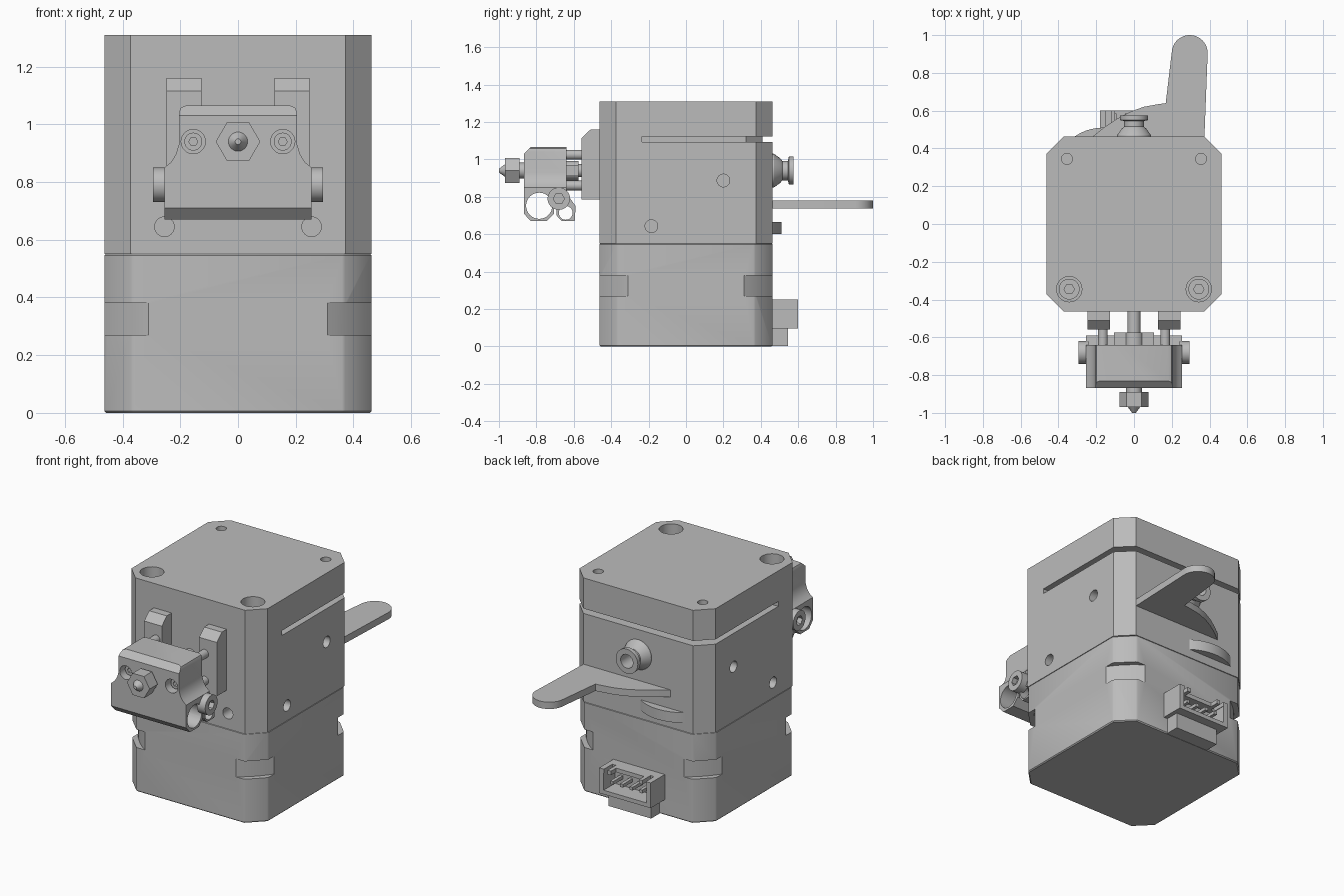
import bpy, bmesh, math
from mathutils import Matrix, Vector

cube = bpy.data.objects.get("Cube")
if cube:
    bpy.data.objects.remove(cube, do_unlink=True)

grey = bpy.data.materials.new("light grey")
grey.use_nodes = True
grey.diffuse_color = (0.5, 0.5, 0.5, 1)
grey.node_tree.nodes["Principled BSDF"].inputs["Base Color"].default_value = (0.5, 0.5, 0.5, 1)

# Mapping of profile plane (u, v) and depth d to model space
PLACE = {"x": lambda u, v, d: (d, u, v),
         "y": lambda u, v, d: (u, d, v),
         "z": lambda u, v, d: (u, v, d)}


def finish(name, bm):
    bmesh.ops.recalc_face_normals(bm, faces=bm.faces)
    mesh = bpy.data.meshes.new(name)
    bm.to_mesh(mesh)
    bm.free()
    mesh.materials.append(grey)
    obj = bpy.data.objects.new(name, mesh)
    bpy.context.collection.objects.link(obj)
    return obj


def prism(name, axis, outline, a, b):
    """Extrude an outline along an axis from a to b."""
    bm = bmesh.new()
    face = bm.faces.new([bm.verts.new(PLACE[axis](u, v, a)) for u, v in outline])
    ext = bmesh.ops.extrude_face_region(bm, geom=[face])["geom"]
    move = Vector(PLACE[axis](0, 0, b - a))
    bmesh.ops.translate(bm, vec=move, verts=[g for g in ext if isinstance(g, bmesh.types.BMVert)])
    return finish(name, bm)


def arc(cu, cv, r, start=0, end=360, n=32):
    full = end - start == 360
    steps = n if full else n + 1
    return [(cu + r * math.cos(math.radians(start + (end - start) * i / n)),
             cv + r * math.sin(math.radians(start + (end - start) * i / n))) for i in range(steps)]


def rod(name, axis, cu, cv, r, a, b, n=32):
    return prism(name, axis, arc(cu, cv, r, n=n), a, b)


def rect(u0, u1, v0, v1):
    return [(u0, v0), (u1, v0), (u1, v1), (u0, v1)]


def octagon(h, c):
    return [(h, c - h), (h, h - c), (h - c, h), (c - h, h),
            (-h, h - c), (-h, c - h), (c - h, -h), (h - c, -h)]


def turned(name, profile, z, n=32):
    """Revolve (radius, y) pairs about the y axis at height z."""
    bm = bmesh.new()
    verts = [bm.verts.new((r, y, z)) for r, y in profile]
    for p, q in zip(verts, verts[1:]):
        bm.edges.new((p, q))
    bmesh.ops.spin(bm, geom=bm.verts[:] + bm.edges[:], cent=(0, 0, z), axis=(0, 1, 0),
                   angle=math.tau, steps=n)
    bmesh.ops.remove_doubles(bm, verts=bm.verts, dist=1e-4)
    return finish(name, bm)


def combine(obj, others, op="DIFFERENCE"):
    for other in others:
        mod = obj.modifiers.new("cut", "BOOLEAN")
        mod.operation, mod.object, mod.solver = op, other, "EXACT"
        with bpy.context.temp_override(object=obj, active_object=obj):
            bpy.ops.object.modifier_apply(modifier=mod.name)
        bpy.data.objects.remove(other, do_unlink=True)
    return obj


def socket_screw(name, axis, u, v, r, a, b, depth):
    """Screw whose hex socket opens on end b."""
    screw = rod(name, axis, u, v, r, a, b)
    out = 0.02 if b > a else -0.02
    return combine(screw, [rod("socket", axis, u, v, r * 0.5, b - depth * out / 0.02, b + out, 6)])


SIDES = (("right", -1), ("left", 1))

# Lower body with rounded grooves at the corners
motor = prism("lower_body", "z", octagon(0.463, 0.096), 0, 0.552)
bev = motor.modifiers.new("bevel", "BEVEL")
bev.width, bev.segments = 0.006, 1
with bpy.context.temp_override(object=motor, active_object=motor):
    bpy.ops.object.modifier_apply(modifier="bevel")
ring = prism("groove", "z", octagon(0.6, 0.1), 0.27, 0.38)
combine(ring, [rod("core", "z", 0, 0, 0.557, 0.2, 0.5, 96)])
combine(motor, [ring])

# Upper body: rear slot, screw wells and holes
body = prism("upper_body", "z", octagon(0.463, 0.09), 0.55, 1.31)
slot = prism("slot", "z", rect(-0.6, 0.6, -0.235, 0.6), 1.092, 1.122)
combine(slot, [prism("core", "z", octagon(0.41, 0.09), 1, 1.2)])
cuts = [slot]
for side, s in SIDES:
    cuts += [rod("well", "z", s * 0.343, -0.345, 0.067, 1.2, 1.4),
             rod("pin_hole", "z", s * 0.355, 0.345, 0.029, 1.2, 1.4),
             rod("front_hole", "y", s * 0.255, 0.645, 0.034, -0.38, -0.5),
             rod("side_hole", "x", 0.2, 0.887, 0.034, s * 0.38, s * 0.5),
             rod("side_hole", "x", -0.185, 0.643, 0.034, s * 0.38, s * 0.5)]
combine(body, cuts)

# Paired parts on the top and front
bracket = [(-0.45, 0.785), (-0.558, 0.785), (-0.558, 1.115), (-0.51, 1.16), (-0.45, 1.16)]
for side, s in SIDES:
    socket_screw(side + "_top_screw", "z", s * 0.343, -0.345, 0.055, 1.19, 1.25, 0.03)
    prism(side + "_bracket", "x", bracket, s * 0.127, s * 0.247)
    for level, z in (("upper", 1.025), ("lower", 0.86)):
        rod(f"{side}_{level}_spacer", "y", s * 0.165, z, 0.026, -0.55, -0.66)
    socket_screw(side + "_clamp_screw", "x", -0.68, 0.79, 0.06, s * 0.24, s * 0.295, 0.03)
    socket_screw(side + "_front_screw", "y", s * 0.155, 0.94, 0.031, -0.70, -0.83, 0.03)

# Heater block: front outline crossed with side outline
half = [(0.255, 0.67), (0.255, 0.85), (0.232, 0.869), (0.215, 0.896),
        (0.205, 0.93), (0.205, 1.04), (0.198, 1.058), (0.18, 1.065)]
block = prism("heater_block", "y", half + [(-x, z) for x, z in reversed(half)], -0.95, -0.5)
side_outline = [(-0.867, 0.71), (-0.83, 0.67), (-0.745, 0.67), (-0.705, 0.71), (-0.705, 0.76),
                (-0.692, 0.76), (-0.692, 0.70), (-0.665, 0.67), (-0.595, 0.67), (-0.59, 0.75),
                (-0.64, 0.82), (-0.64, 1.065), (-0.83, 1.065), (-0.867, 1.03)]
combine(block, [prism("side_outline", "x", side_outline, -0.5, 0.5)], "INTERSECT")
combine(block, [rod("heater_bore", "x", -0.785, 0.752, 0.07, -0.5, 0.5),
                rod("sensor_bore", "x", -0.643, 0.714, 0.037, -0.5, 0.5)]
        + [rod("screw_bore", "y", s * 0.155, 0.94, 0.042, -0.72, -0.95) for _, s in SIDES])

# Nozzle and heat break
rod("nozzle_neck", "y", 0, 0.94, 0.042, -0.84, -0.9)
rod("nozzle_hex", "y", 0, 0.94, 0.077, -0.89, -0.968, 6)
turned("nozzle_tip", [(0, -0.96), (0.034, -0.967), (0.01, -1), (0, -1)], 0.94)
rod("heat_break", "y", 0, 0.94, 0.035, -0.45, -0.65)
rod("heat_break_collar", "y", 0, 0.94, 0.052, -0.575, -0.645)
prism("collar_plate", "y", rect(-0.105, 0.105, 0.91, 0.97), -0.575, -0.645)

# Rear tube fitting with a hollow bore
turned("tube_fitting", [(0, 0.45), (0.092, 0.45), (0.09, 0.47), (0.065, 0.505), (0.052, 0.515),
                        (0.052, 0.545), (0.075, 0.55), (0.075, 0.575), (0.042, 0.575),
                        (0.042, 0.48), (0, 0.48)], 0.94)

# Release lever and the curved fin below it
lever = [(0.372, 0.44)] + arc(0.295, 0.905, 0.095, 0, 175, 20)
lever += [(0.168, 0.64), (0.12, 0.633), (0.05, 0.62), (-0.02, 0.594), (-0.09, 0.557),
          (-0.16, 0.51), (-0.23, 0.455), (-0.23, 0.44)]
prism("release_lever", "z", lever, 0.738, 0.78)
prism("curved_fin", "z", arc(-0.165, 0.25, 0.26, 50, 130, 16), 0.602, 0.665)

# Rear plug socket with pins
prism("plug_base", "z", rect(-0.145, 0.145, 0.44, 0.545), 0.001, 0.11)
plug = prism("plug_socket", "z", rect(-0.18, 0.17, 0.44, 0.6), 0.095, 0.25)
combine(plug, [prism("cavity", "y", rect(-0.15, 0.14, 0.12, 0.225), 0.49, 0.7),
               prism("top_gap", "z", rect(-0.1, 0.09, 0.55, 0.7), 0.2, 0.3)]
        + [prism("top_slit", "z", rect(x - 0.012, x + 0.012, 0.52, 0.7), 0.2, 0.3)
           for x in (-0.135, 0.125)])
for i in range(4):
    x = -0.103 + i * 0.066
    prism(f"pin_{i + 1}", "y", rect(x - 0.01, x + 0.01, 0.162, 0.182), 0.47, 0.585)

# Smooth the round surfaces, keep the edges sharp
for obj in bpy.context.collection.objects:
    if obj.type == "MESH":
        obj.select_set(True)
        bpy.context.view_layer.objects.active = obj
bpy.ops.object.shade_smooth_by_angle(angle=math.radians(25))
